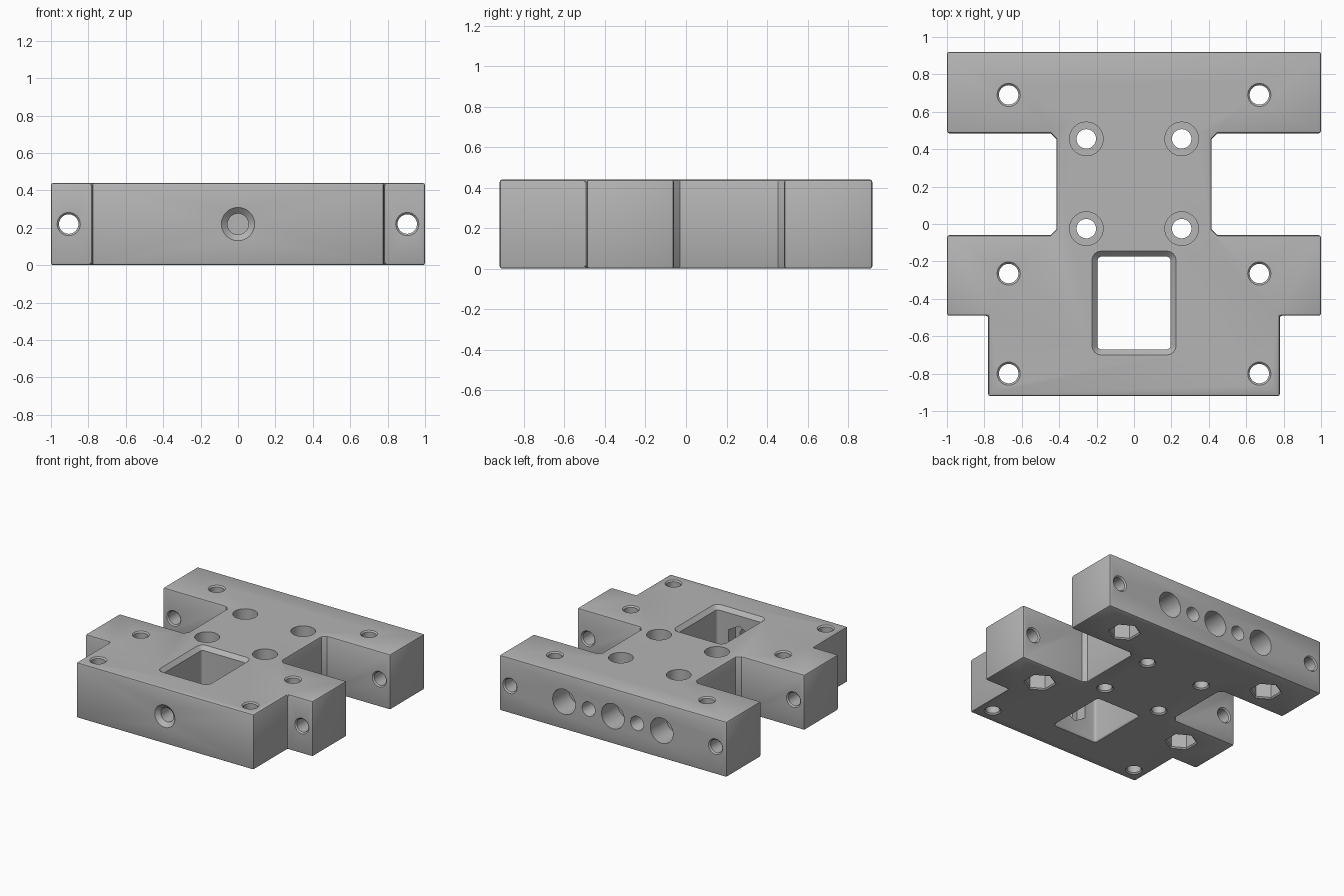
import bpy
import bmesh
from math import cos, sin, pi
from mathutils import Vector

default = bpy.data.objects.get("Cube")
if default:
    bpy.data.objects.remove(default, do_unlink=True)

HEIGHT = 0.44
MID = HEIGHT / 2
HOLE = 0.052
UP, DOWN = Vector((0, 0, 1)), Vector((0, 0, -1))
BACK, FRONT = Vector((0, 1, 0)), Vector((0, -1, 0))

grey = bpy.data.materials.new("machined grey")
grey.use_nodes = True
colour = (0.46, 0.46, 0.46, 1)
grey.diffuse_color = colour
grey.node_tree.nodes["Principled BSDF"].inputs["Base Color"].default_value = colour


def loft(name, rings):
    """Closed solid through rings that share a point count."""
    bm = bmesh.new()
    loops = [[bm.verts.new(p) for p in ring] for ring in rings]
    n = len(loops[0])
    for a, b in zip(loops, loops[1:]):
        for i in range(n):
            j = (i + 1) % n
            bm.faces.new((a[i], a[j], b[j], b[i]))
    bm.faces.new(loops[0][::-1])
    bm.faces.new(loops[-1])
    bmesh.ops.recalc_face_normals(bm, faces=bm.faces[:])
    mesh = bpy.data.meshes.new(name)
    bm.to_mesh(mesh)
    bm.free()
    mesh.materials.append(grey)
    obj = bpy.data.objects.new(name, mesh)
    bpy.context.collection.objects.link(obj)
    return obj


# Plate: mirrored half outline with chamfered notch corners
half = [(0.78, -0.92), (0.78, -0.49), (1, -0.49), (1, -0.06), (0.445, -0.06),
        (0.415, -0.03), (0.415, 0.455), (0.445, 0.485), (1, 0.485), (1, 0.92)]
outline = half + [(-x, y) for x, y in reversed(half)]
plate = loft("mounting_plate", [[(x, y, z) for x, y in outline] for z in (0, HEIGHT)])
bevel = plate.modifiers.new("edge chamfer", "BEVEL")
bevel.width = 0.012
bevel.segments = 2
bevel.limit_method = "ANGLE"
bevel.angle_limit = pi / 3

cutters = []


def bore(name, start, direction, profile, sides=32, spin=0.0):
    """Cutter turned about an axis from (depth, radius) steps."""
    u = Vector((1, 0, 0))
    v = direction.cross(u)
    rings = []
    for depth, radius in profile:
        centre = Vector(start) + direction * depth
        rings.append([centre + radius * (u * cos(a) + v * sin(a))
                      for a in (spin + 2 * pi * i / sides for i in range(sides))])
    cutters.append(loft(name, rings))


def through(length, r=HOLE):
    return [(-0.01, r + 0.02), (0.01, r), (length - 0.01, r), (length + 0.01, r + 0.02)]


def blind(depth, r, rim=0.0):
    return [(-0.01, r + 2 * rim), (0.01, r), (depth, r)]


for side in (-1, 1):
    # Vertical bolt holes, the rear four with hexagonal nut pockets beneath
    for y in (0.69, -0.265, -0.8):
        x = side * 0.67
        bore("bolt_hole", (x, y, HEIGHT), DOWN, through(HEIGHT))
        if y > -0.5:
            bore("nut_pocket", (x, y, 0), UP, blind(0.2, 0.11, 0.01), 6, pi / 2)
    # Counterbored holes in the middle
    for y in (0.455, -0.025):
        x = side * 0.255
        bore("screw_hole", (x, y, HEIGHT), DOWN, through(HEIGHT))
        bore("screw_head_pocket", (x, y, HEIGHT), DOWN, blind(0.2, 0.09))
    # Horizontal holes through both arms
    bore("front_arm_hole", (side * 0.905, -0.49, MID), BACK, through(0.43))
    bore("rear_arm_hole", (side * 0.905, 0.485, MID), BACK, through(0.435))
    # Small blind holes in the rear face
    bore("rear_pin_hole", (side * 0.213, 0.92, MID), FRONT, blind(0.3, HOLE, 0.005))

# Large blind pockets in the rear face
for x in (-0.43, 0, 0.43):
    bore("rear_pocket", (x, 0.92, MID), FRONT, blind(0.2, 0.1))


# Rectangular window with rounded corners and a wide chamfer on top
def rounded(hx, hy, r, z, steps=5):
    pts = []
    for q, (sx, sy) in enumerate(((1, 1), (-1, 1), (-1, -1), (1, -1))):
        for i in range(steps):
            a = (q + i / (steps - 1)) * pi / 2
            pts.append((sx * (hx - r) + r * cos(a), -0.4225 + sy * (hy - r) + r * sin(a), z))
    return pts


cutters.append(loft("window", [
    rounded(0.207, 0.26, 0.032, -0.01), rounded(0.195, 0.248, 0.02, 0.01),
    rounded(0.195, 0.248, 0.02, HEIGHT - 0.03), rounded(0.235, 0.288, 0.06, HEIGHT + 0.01)]))

# Countersunk front hole and the nut recess behind it
bore("front_screw_hole", (0, -0.92, MID), BACK,
     [(-0.01, 0.1), (0.03, 0.056), (0.3, 0.056)])
bore("front_nut_recess", (0, -0.65, MID), FRONT, [(0, 0.11), (0.11, 0.11)], 6, pi / 2)

# Cut everything from the plate
for cutter in cutters:
    cutter.hide_render = True
    cut = plate.modifiers.new(cutter.name, "BOOLEAN")
    cut.operation = "DIFFERENCE"
    cut.solver = "EXACT"
    cut.object = cutter

bpy.ops.object.select_all(action="DESELECT")
plate.select_set(True)
bpy.context.view_layer.objects.active = plate
for mod in list(plate.modifiers):
    bpy.ops.object.modifier_apply(modifier=mod.name)
for cutter in cutters:
    bpy.data.objects.remove(cutter, do_unlink=True)
bpy.ops.object.shade_smooth_by_angle(angle=pi / 6)
